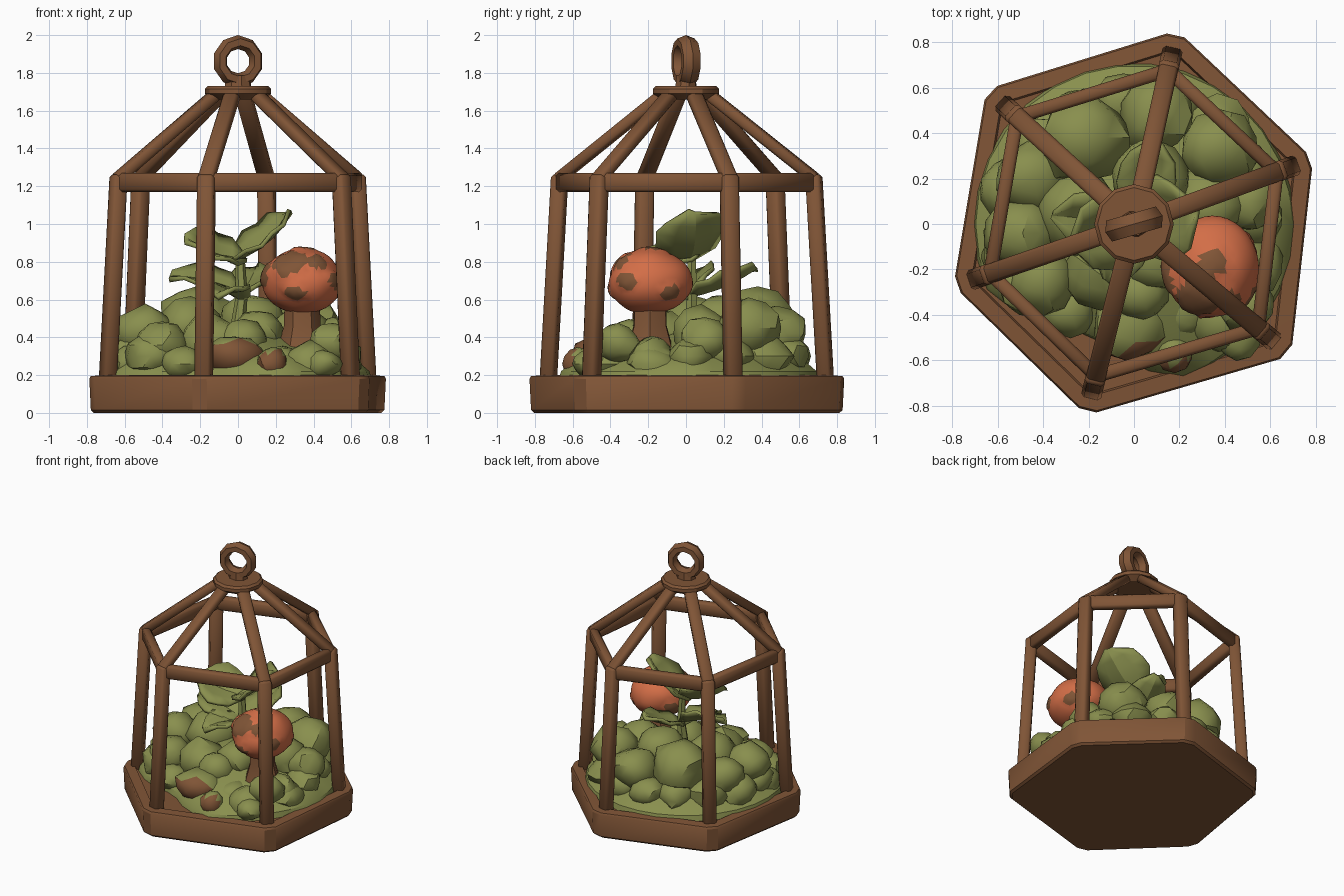
import bpy, bmesh, math, random
from mathutils import Vector, Matrix, noise

random.seed(4)
cube = bpy.data.objects.get("Cube")
if cube:
    bpy.data.objects.remove(cube)


def material(name, rgb):
    m = bpy.data.materials.new(name)
    m.use_nodes = True
    m.diffuse_color = (*rgb, 1)
    bsdf = next(n for n in m.node_tree.nodes if n.type == 'BSDF_PRINCIPLED')
    bsdf.inputs["Base Color"].default_value = (*rgb, 1)
    return m


BROWN = material("wood_brown", (.215, .09, .037))
GREEN = material("leaf_green", (.25, .275, .076))
ORANGE = material("cap_orange", (.65, .155, .063))


def make(name, bm, mats, angle=30):
    bmesh.ops.recalc_face_normals(bm, faces=bm.faces)
    mesh = bpy.data.meshes.new(name)
    bm.to_mesh(mesh)
    bm.free()
    for m in mats:
        mesh.materials.append(m)
    ob = bpy.data.objects.new(name, mesh)
    bpy.context.collection.objects.link(ob)
    bpy.ops.object.select_all(action='DESELECT')
    ob.select_set(True)
    bpy.context.view_layer.objects.active = ob
    bpy.ops.object.shade_smooth_by_angle(angle=math.radians(angle))
    return ob


def polar(deg, r, z):
    a = math.radians(deg)
    return Vector((r * math.cos(a), r * math.sin(a), z))


def loft(bm, rings):
    """Skin closed rings of points and cap both ends."""
    rows = [[bm.verts.new(p) for p in ring] for ring in rings]
    for lo, hi in zip(rows, rows[1:]):
        for i in range(len(lo)):
            j = (i + 1) % len(lo)
            bm.faces.new((lo[i], lo[j], hi[j], hi[i]))
    bm.faces.new(rows[0])
    bm.faces.new(rows[-1])


def beam(name, a, b, wide, deep):
    """Bevelled bar between two points; deep is measured away from the axis."""
    axis = (b - a).normalized()
    out = (a + b) * Vector((1, 1, 0))
    out = (out - axis * out.dot(axis)).normalized()
    side = axis.cross(out)
    bm = bmesh.new()
    bmesh.ops.create_cube(bm, size=1)
    for v in bm.verts:
        c = v.co.copy()
        v.co = (a + b) / 2 + out * c.x * deep + side * c.y * wide + axis * c.z * (b - a).length
    bm.normal_update()
    bmesh.ops.bevel(bm, geom=bm.edges[:], offset=.014, segments=1, affect='EDGES')
    return make(name, bm, [BROWN], 50)


# Slightly irregular hexagon: angle and radius of each corner
corners = [(20, .82), (77.5, .85), (137.5, .855), (199, .82), (256, .845), (320, .875)]


def hexagon(scale, z):
    return [polar(a + d, r * scale, z) for a, r in corners for d in (-2.7, 2.7)]


# Base tray with a shallow recess
bm = bmesh.new()
loft(bm, [hexagon(s, z) for s, z in
          ((.97, 0), (.99, .015), (1, .18), (.99, .195), (.9, .2), (.89, .18))])
make("base_tray", bm, [BROWN])

# Cage: leaning posts, upper rails, roof struts
for i, (a, r) in enumerate(corners):
    top = polar(a, r * .815, 1.22)
    a2, r2 = corners[(i + 1) % len(corners)]
    beam(f"post_{i}", polar(a, r * .89, .16), polar(a, r * .815, 1.26), .09, .08)
    beam(f"upper_rail_{i}", top, polar(a2, r2 * .815, 1.22), .1, .06)
    beam(f"roof_strut_{i}", polar(a, r * .83, 1.235), polar(a, .12, 1.69), .085, .06)

# Hub, neck and hanging ring
bm = bmesh.new()
loft(bm, [[polar(a, r, z) for a in range(0, 360, 30)]
          for r, z in ((.13, 1.66), (.175, 1.69), (.175, 1.715), (.16, 1.73))])
make("roof_hub", bm, [BROWN])
bm = bmesh.new()
loft(bm, [[polar(a + 16, r, z) * Vector((1, .8, 1)) for a in range(0, 360, 45)]
          for r, z in ((.075, 1.71), (.065, 1.785))])
make("ring_neck", bm, [BROWN])
bm = bmesh.new()
turn = Matrix.Translation((0, 0, 1.862)) @ Matrix.Rotation(math.radians(16), 4, 'Z')
rows = []
for i in range(10):
    t = math.tau * i / 10
    row = []
    for j in range(6):
        u = math.tau * j / 6
        d = .101 + .037 * math.cos(u)
        row.append(bm.verts.new(turn @ Vector((d * math.sin(t), .055 * math.sin(u), d * math.cos(t)))))
    rows.append(row)
for i in range(10):
    for j in range(6):
        n, k = rows[(i + 1) % 10], (j + 1) % 6
        bm.faces.new((rows[i][j], n[j], n[k], rows[i][k]))
make("hanging_ring", bm, [BROWN], 40)

# Leafy mound on the floor, pulled back at the front left to bare the wood
bm = bmesh.new()
rings = []
for f, z in ((1, .17), (.98, .22), (.84, .29), (.6, .35), (.35, .42), (.12, .45)):
    ring = []
    for a in range(0, 360, 12):
        gap = max(0, 1 - abs(a - 246) / 42)
        p = polar(a, f * (.71 - .2 * gap), z)
        p.z += .035 * noise.noise(p * 6) * (f < .95)
        ring.append(p)
    rings.append(ring)
loft(bm, rings)
make("leafy_mound", bm, [GREEN], 35)


def bush(name, x, y, z, r, squash=.85, patch=False):
    """Lumpy clump; patch turns its forward faces brown."""
    bm = bmesh.new()
    bmesh.ops.create_icosphere(bm, subdivisions=2, radius=1)
    seed = Vector((x, y, z)) * 9
    for v in bm.verts:
        v.co *= 1 + .22 * noise.noise(v.co * 1.3 + seed)
        v.co = Vector((x + v.co.x * r, y + v.co.y * r, max(.15, z + v.co.z * r * squash)))
    bm.normal_update()
    if patch:
        for f in bm.faces:
            f.material_index = int(f.normal.y < -.3 and f.normal.z < .8)
    make(name, bm, [GREEN, BROWN], 38)


# Large clumps
large = [(-.22, .38, .49, .2), (.1, .48, .42, .17), (.38, .33, .45, .18), (-.45, .2, .41, .16),
         (-.49, -.04, .43, .16), (-.25, .05, .46, .18), (.08, .2, .48, .18), (-.4, -.24, .36, .15),
         (-.15, -.22, .38, .17), (.1, -.15, .42, .15), (.32, .08, .42, .17), (.5, .1, .38, .14),
         (.5, -.36, .37, .12), (.03, -.3, .38, .13)]
for i, b in enumerate(large):
    bush(f"large_bush_{i}", *b)

# Small clumps around the back and sides
for i, a in enumerate(range(-20, 215, 23)):
    p = polar(a, .54 + random.uniform(-.02, .02), .3)
    bush(f"small_bush_{i}", p.x, p.y, p.z, random.uniform(.12, .15))

# Low front clumps, two of them with bare brown fronts
bush("front_bush_bare", -.02, -.43, .3, .17, .65, True)
bush("pebble_bare", .18, -.57, .26, .085, 1, True)
for i, (x, y, r) in enumerate([(.38, -.42, .15), (.53, -.18, .13), (.22, -.38, .13), (-.28, -.38, .12),
                               (.45, -.5, .1), (-.54, -.14, .14)]):
    bush(f"front_bush_{i}", x, y, .26, r, .75)

# Mushroom stem, fluted and flared
bm = bmesh.new()
foot = Vector((.34, -.19, 0))
loft(bm, [[foot + polar(a, r * (1 + .1 * (a % 60 == 0)), z) for a in range(0, 360, 30)]
          for r, z in ((.13, .3), (.11, .38), (.088, .46), (.085, .6))])
make("mushroom_stem", bm, [BROWN])

# Mushroom cap with raised brown spots
spots = [((0, .1, 1), .3), ((-.3, -.65, .55), .47), ((.35, -.65, .6), .26), ((-.9, -.2, .25), .35),
         ((-.2, -.9, -.3), .25), ((.8, -.58, .05), .28), ((.8, .5, -.35), .27), ((-.8, .5, -.3), .28)]
bm = bmesh.new()
bmesh.ops.create_icosphere(bm, subdivisions=4, radius=1)


def spotted(p):
    n = p.normalized()
    return any(n.angle(Vector(d)) < s + .1 * noise.noise(n * 4) for d, s in spots)


for f in bm.faces:
    f.material_index = int(spotted(f.calc_center_median()))
for v in bm.verts:
    c = v.co.copy()
    lift = 1.05 if spotted(c) else 1
    c *= lift * (1 + .05 * noise.noise(c * 1.5))
    v.co = Vector((.343 + c.x * .212, -.19 + c.y * .22, .69 + c.z * (.18 if c.z > 0 else .165)))
make("mushroom_cap", bm, [ORANGE, BROWN], 40)

# Plant stalk
bm = bmesh.new()
loft(bm, [[Vector((x, .03, 0)) + polar(a, r, z) for a in range(0, 360, 60)]
          for x, r, z in ((-.01, .04, .4), (.02, .032, .62), (.01, .025, .83))])
make("plant_stalk", bm, [GREEN])


def leaf(name, base, tip, width, droop, roll=0):
    """Folded leaf blade with a wavy edge, rolled about its midrib."""
    base, tip = Vector(base), Vector(tip)
    axis = tip - base
    spin = Matrix.Rotation(roll, 3, axis)
    side = spin @ axis.cross(Vector((0, 0, 1))).normalized()
    up = side.cross(axis).normalized()
    bm = bmesh.new()
    rows = []
    for i, w in enumerate((.15, .75, 1, 1, .8, .15)):
        t = i / 5
        mid = base + axis * t - up * droop * math.sin(math.pi * t)
        rows.append([bm.verts.new(mid + side * s * w * width / 2
                                  + up * (.16 * width * w * abs(s) + .02 * (i % 2) * s))
                     for s in (-1, -.5, 0, .5, 1)])
    for lo, hi in zip(rows, rows[1:]):
        for j in range(4):
            bm.faces.new((lo[j], lo[j + 1], hi[j + 1], hi[j]))
    ob = make(name, bm, [GREEN], 25)
    mod = ob.modifiers.new("thickness", 'SOLIDIFY')
    mod.thickness = .022
    mod.offset = 0


leaf("leaf_upper_left", (.04, .03, .81), (-.28, -.08, .92), .36, .03, -.4)
leaf("leaf_upper_right", (-.04, .01, .8), (.28, .05, 1.06), .38, .04, .25)
leaf("leaf_lower_left", (.02, .03, .63), (-.36, .04, .72), .27, -.02, -.3)
leaf("leaf_lower_back", (.01, .02, .62), (.1, .37, .77), .25, .02)
leaf("leaf_lower_front", (.02, .03, .6), (-.12, -.25, .62), .22, -.03)
